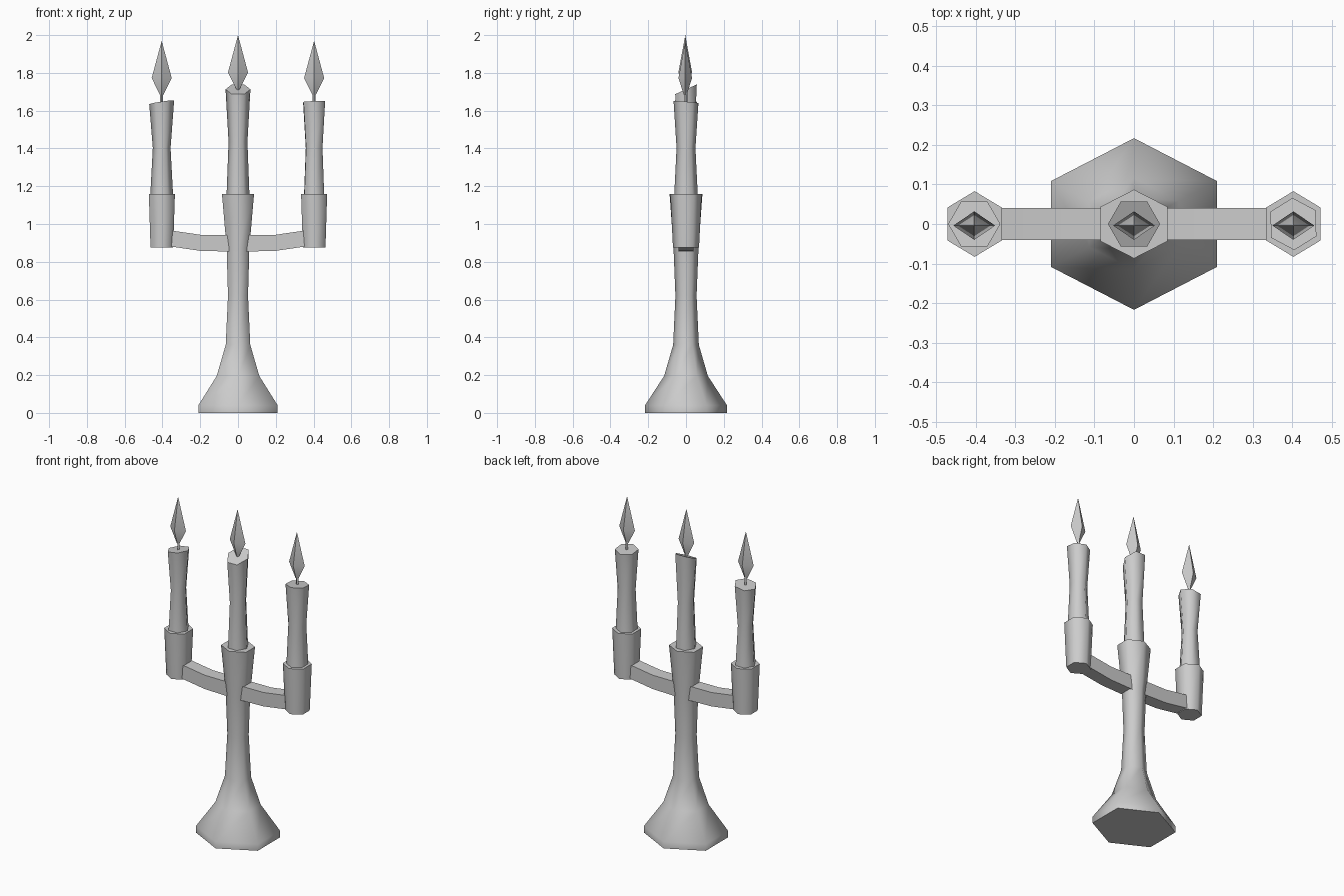
import bpy, bmesh, math

if "Cube" in bpy.data.objects:
    bpy.data.objects.remove(bpy.data.objects["Cube"])


def loft(name, rings, sides=6, turn=0.0, center=(0, 0), tilt=(0, 0), angle=50):
    """Stack polygon rings (rx, ry, z); tilt slopes the last ring."""
    bm = bmesh.new()
    loops = []
    for k, (rx, ry, z) in enumerate(rings):
        if rx == 0:
            loops.append([bm.verts.new((center[0], center[1], z))])
            continue
        loop = []
        for i in range(sides):
            a = math.radians(turn) + 2 * math.pi * i / sides
            x, y = rx * math.cos(a), ry * math.sin(a)
            dz = x * tilt[0] + y * tilt[1] if k == len(rings) - 1 else 0
            loop.append(bm.verts.new((center[0] + x, center[1] + y, z + dz)))
        loops.append(loop)
    for a, b in zip(loops, loops[1:]):
        for i in range(sides):
            j = (i + 1) % sides
            if len(b) == 1:
                bm.faces.new((a[i], a[j], b[0]))
            else:
                bm.faces.new((a[i], a[j], b[j], b[i]))
    bm.faces.new(loops[0][::-1])
    if len(loops[-1]) > 1:
        bm.faces.new(loops[-1])
    return finish(name, bm, angle)


def finish(name, bm, angle):
    bmesh.ops.recalc_face_normals(bm, faces=bm.faces)
    mesh = bpy.data.meshes.new(name)
    bm.to_mesh(mesh)
    bm.free()
    ob = bpy.data.objects.new(name, mesh)
    bpy.context.collection.objects.link(ob)
    bpy.ops.object.select_all(action='DESELECT')
    ob.select_set(True)
    bpy.context.view_layer.objects.active = ob
    bpy.ops.object.shade_smooth_by_angle(angle=math.radians(angle))
    return ob


def hexring(half_x, y, z):
    """Ring with points on the y axis and flats at +-half_x."""
    return (half_x / math.cos(math.radians(30)), y, z)


# Flared foot, stem and centre cup in one profile
loft("stem", [hexring(*r) for r in (
    (0.21, 0.217, 0), (0.21, 0.217, 0.04), (0.113, 0.116, 0.195),
    (0.065, 0.068, 0.36), (0.053, 0.056, 0.62), (0.06, 0.066, 0.87),
    (0.085, 0.087, 1.16))], turn=30, angle=65)

# Curved side arms and outer cups
arm_path = [(0.0, 0.853, 0.942), (0.2, 0.858, 0.943), (0.35, 0.88, 0.965), (0.40, 0.89, 0.97)]
for label, s in (("left", -1), ("right", 1)):
    bm = bmesh.new()
    loops = [[bm.verts.new((s * x, y, z)) for y, z in
              ((-0.04, lo), (0.04, lo), (0.04, hi), (-0.04, hi))]
             for x, lo, hi in arm_path]
    for a, b in zip(loops, loops[1:]):
        for i in range(4):
            j = (i + 1) % 4
            bm.faces.new((a[i], a[j], b[j], b[i]))
    bm.faces.new(loops[0])
    bm.faces.new(loops[-1])
    finish(label + "_arm", bm, 30)
    loft(label + "_cup", [hexring(0.06, 0.069, 0.875), hexring(0.069, 0.083, 1.16)],
         turn=30, center=(s * 0.403, 0), angle=65)

# Candles, wicks and flames: label, x, top z, turn, tilt, waist, flame base z
candles = (
    ("left", -0.404, 1.645, 0, (0.15, -0.05), 0.047, 1.685),
    ("centre", 0.0, 1.713, 0, (0.0, 0.45), 0.05, 1.715),
    ("right", 0.403, 1.646, 32, (0.03, -0.08), 0.05, 1.685),
)
for label, x, top, turn, tilt, waist, fz in candles:
    mid = 1.16 + (top - 1.16) * 0.5
    loft(label + "_candle", [(0.061, 0.063, 1.14), (waist, waist, mid),
                             (0.066, 0.066, top)],
         turn=turn, center=(x, 0), tilt=tilt, angle=65)
    loft(label + "_wick", [(0.008, 0.008, top - 0.02), (0.008, 0.008, fz + 0.02)],
         sides=4, center=(x, 0))
    loft(label + "_flame", [(0.01, 0.008, fz), (0.053, 0.036, fz + 0.088),
                            (0, 0, fz + 0.285)], sides=4, center=(x, -0.004))
